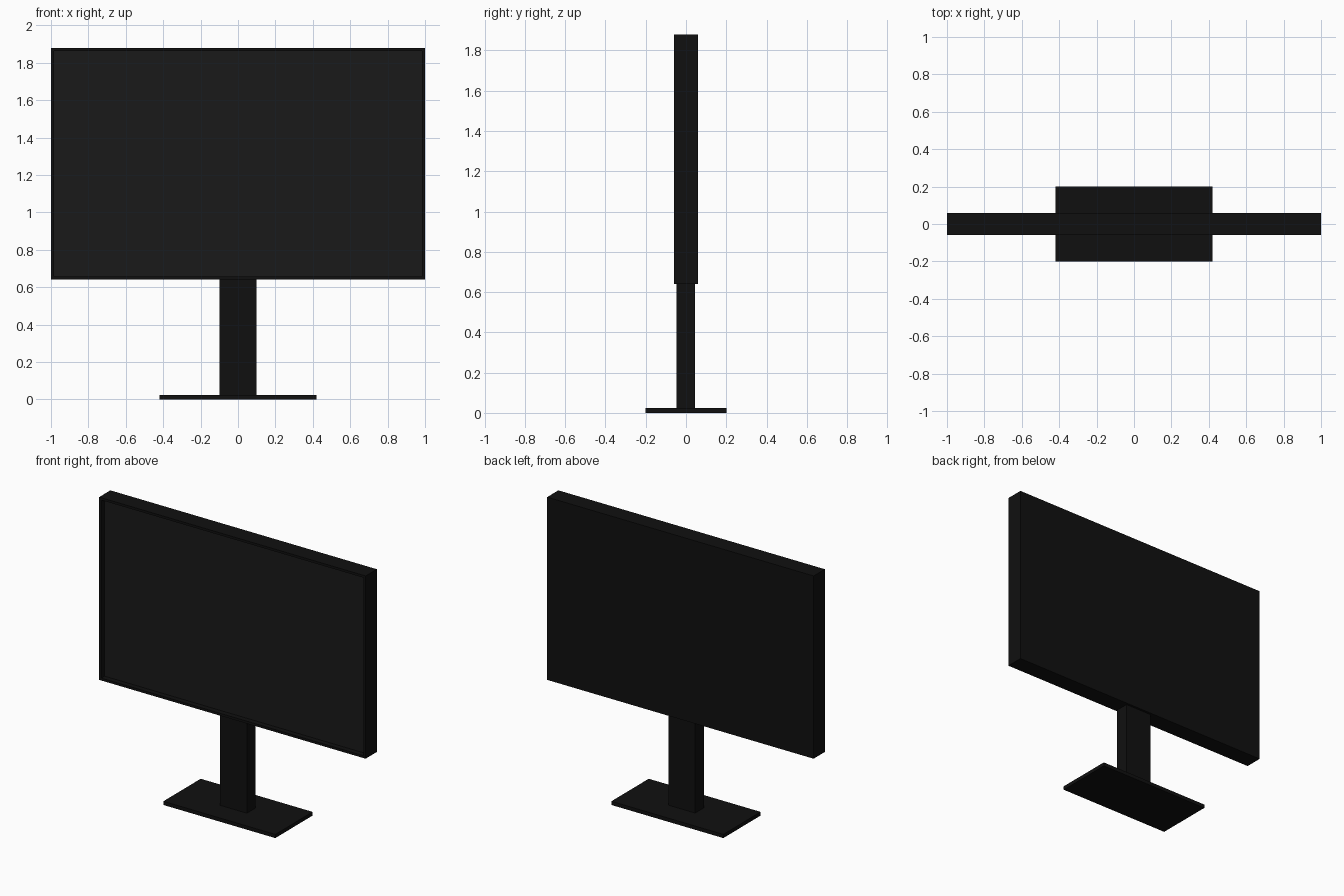
import bpy, bmesh
from mathutils import Vector

if "Cube" in bpy.data.objects:
    bpy.data.objects.remove(bpy.data.objects["Cube"])


def material(name, v):
    m = bpy.data.materials.new(name)
    m.diffuse_color = (v, v, v, 1)
    m.use_nodes = True
    m.node_tree.nodes["Principled BSDF"].inputs["Base Color"].default_value = m.diffuse_color
    return m


casing = material("casing_black", 0.005)
glass = material("screen_dark", 0.01)


def box_mesh(lo, hi):
    lo, hi = Vector(lo), Vector(hi)
    bm = bmesh.new()
    bmesh.ops.create_cube(bm, size=1)
    for v in bm.verts:
        v.co = (lo + hi) / 2 + v.co * (hi - lo)
    bm.normal_update()
    return bm


def finish(name, bm, *mats):
    me = bpy.data.meshes.new(name)
    bm.to_mesh(me)
    bm.free()
    for m in mats:
        me.materials.append(m)
    ob = bpy.data.objects.new(name, me)
    bpy.context.collection.objects.link(ob)
    return ob


# Display panel: inset the front face, then sink it to leave a thin bezel
bm = box_mesh((-1, -0.06, 0.64), (1, 0.06, 1.88))
front = next(f for f in bm.faces if f.normal.y < -0.9)
bmesh.ops.inset_region(bm, faces=[front], thickness=0.023)
walls = bmesh.ops.inset_region(bm, faces=[front], thickness=0.0001)
for v in front.verts:
    v.co.y += 0.035
front.material_index = 1
finish("display_panel", bm, casing, glass)

# Stand: neck and foot plate
finish("stand_neck", box_mesh((-0.1, -0.048, 0.025), (0.1, 0.045, 0.64)), casing)
finish("base_plate", box_mesh((-0.42, -0.2, 0), (0.42, 0.2, 0.025)), casing)
